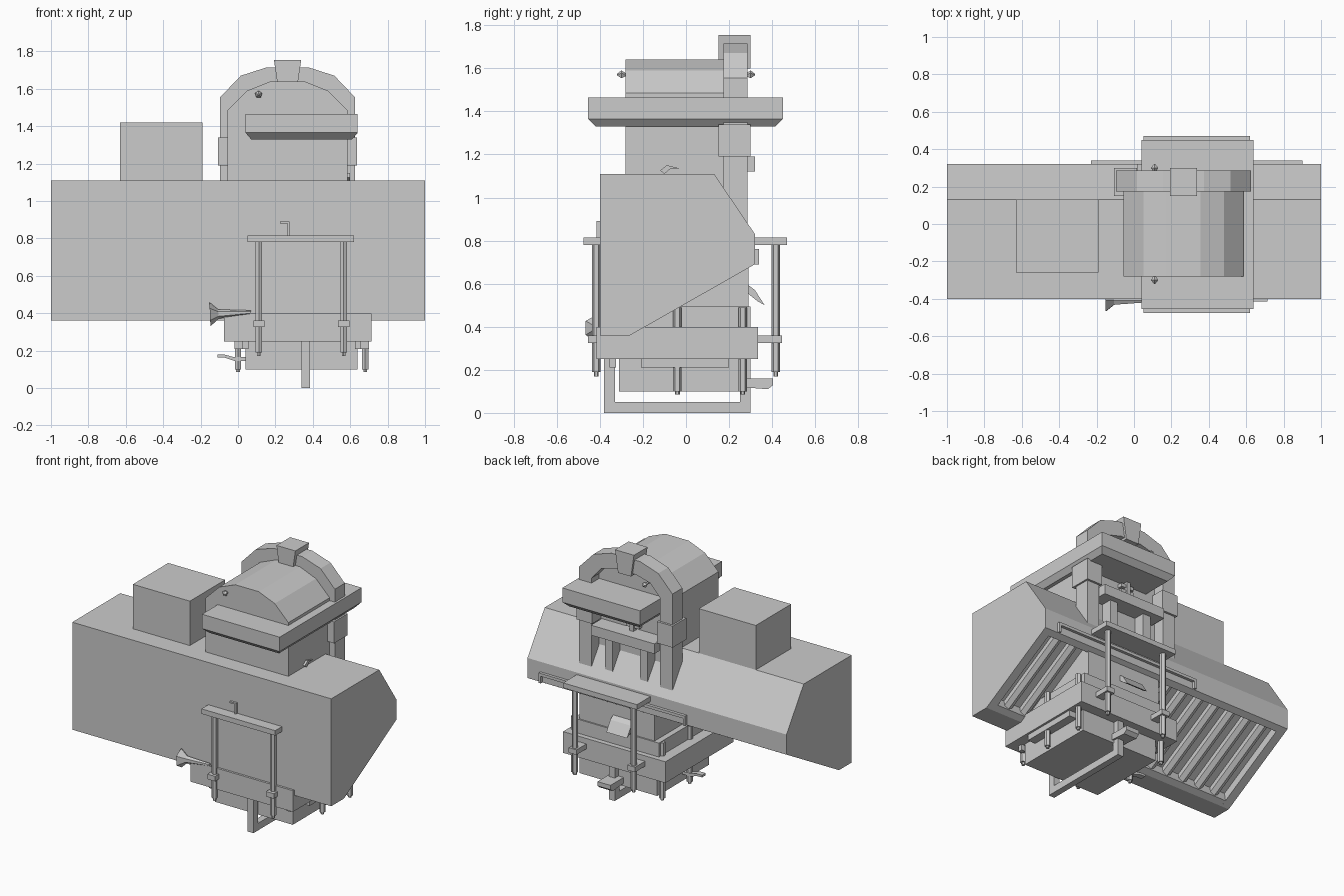
import bpy, bmesh
from math import pi
from mathutils import Vector

if "Cube" in bpy.data.objects:
    bpy.data.objects.remove(bpy.data.objects["Cube"])


def mesh(name, bm):
    bmesh.ops.recalc_face_normals(bm, faces=bm.faces)
    me = bpy.data.meshes.new(name)
    bm.to_mesh(me)
    bm.free()
    ob = bpy.data.objects.new(name, me)
    bpy.context.collection.objects.link(ob)
    return ob


def box(name, x0, x1, y0, y1, z0, z1):
    bm = bmesh.new()
    bmesh.ops.create_cube(bm, size=1)
    for v in bm.verts:
        v.co = ((x0 + x1) / 2 + v.co.x * (x1 - x0),
                (y0 + y1) / 2 + v.co.y * (y1 - y0),
                (z0 + z1) / 2 + v.co.z * (z1 - z0))
    return mesh(name, bm)


def extrude(name, pts, axis, a, b):
    """Extrude a 2D outline along x (pts are y,z) or y (pts are x,z)."""
    bm = bmesh.new()
    co = lambda p, t: (t, p[0], p[1]) if axis == 'x' else (p[0], t, p[1])
    f = bm.faces.new([bm.verts.new(co(p, a)) for p in pts])
    r = bmesh.ops.extrude_face_region(bm, geom=[f])
    d = Vector((b - a, 0, 0)) if axis == 'x' else Vector((0, b - a, 0))
    for v in r['geom']:
        if isinstance(v, bmesh.types.BMVert):
            v.co += d
    return mesh(name, bm)


def rod(name, p, q, r, r2=None, n=6):
    p, q = Vector(p), Vector(q)
    bm = bmesh.new()
    bmesh.ops.create_cone(bm, cap_ends=True, segments=n, radius1=r,
                          radius2=r if r2 is None else r2, depth=(q - p).length)
    rot = (q - p).to_track_quat('Z', 'Y')
    for v in bm.verts:
        v.co = rot @ v.co + (p + q) / 2
    return mesh(name, bm)


# Main body: full end plates, core with a recessed sloping underside, ribs
top = [(-.40, .36), (-.40, 1.11), (.13, 1.11), (.32, .83)]
core = top + [(.32, .69), (.28, .667), (.25, .715), (-.23, .44), (-.22, .383), (-.26, .36)]
plate = top + [(.32, .69), (-.26, .36)]
extrude("body_core", core, 'x', -.95, .95)
extrude("body_end_left", plate, 'x', -1, -.94)
extrude("body_end_right", plate, 'x', .94, 1)
for i in range(14):
    x = -.85 + i * 1.7 / 13
    rod("underside_rib", (x, .27, .71), (x, -.25, .412), .035)
box("roof_box", -.63, -.19, -.26, .13, 1.10, 1.42)

# Vaulted tower with a stone-like arch at the back
C = .265


def mirrored(half):
    return [(C - dx, z) for dx, z in half] + [(C + dx, z) for dx, z in reversed(half)]


vault = [(.32, 1.0), (.32, 1.485), (.215, 1.59), (.09, 1.64)]
extrude("tower_vault", mirrored(vault), 'y', -.28, .20)
box("tower_back_wall", -.02, .55, .10, .20, .9, 1.1)
outer = [(.36, .85), (.36, 1.555), (.25, 1.67), (.11, 1.715)]
inner = [(.265, .85), (.265, 1.50), (.19, 1.585), (.08, 1.615)]
arch = mirrored(outer) + list(reversed(mirrored(inner)))
extrude("tower_arch", arch, 'y', .175, .285)
extrude("keystone", mirrored([(.05, 1.60), (.073, 1.755)]), 'y', .15, .30)
for s in (-1, 1):
    xs = sorted((C + s * .25, C + s * .372))
    box("arch_capital", *xs, .15, .30, 1.19, 1.34)

# Overhanging slab with a chamfered underside
slab = box("tower_slab", .04, .64, -.455, .45, 1.365, 1.465)
bm = bmesh.new()
bm.from_mesh(slab.data)
f = min(bm.faces, key=lambda g: g.calc_center_median().z)
r = bmesh.ops.extrude_face_region(bm, geom=[f])
for v in r['geom']:
    if isinstance(v, bmesh.types.BMVert):
        v.co = (.34 + (v.co.x - .34) * .9, v.co.y * .92, 1.33)
bmesh.ops.delete(bm, geom=[f], context='FACES_ONLY')
bm.to_mesh(slab.data)
bm.free()

# Back balcony ledge, its posts and a small louvre
box("balcony_ledge", .02, .51, .19, .32, 1.12, 1.19)
for x in (.10, .37):
    box("balcony_post", x, x + .06, .19, .28, .88, 1.13)
for i in range(3):
    box("louvre_slat", .20, .30, .20, .235, 1.21 + i * .04, 1.235 + i * .04)
box("louvre_stile", .235, .265, .20, .245, 1.19, 1.34)

# Tower knobs and side handle
for s in (-1, 1):
    rod("knob_stem", (.11, s * .19, 1.57), (.11, s * .30, 1.57), .009)
    rod("knob_inner", (.11, s * .28, 1.57), (.11, s * .30, 1.57), .008, .02, 5)
    rod("knob_tip", (.11, s * .30, 1.57), (.11, s * .32, 1.57), .02, .004, 5)
extrude("side_handle", [(-.12, 1.125), (-.09, 1.15), (-.03, 1.135), (-.07, 1.135), (-.10, 1.11)],
        'x', .57, .60)

# Undercarriage: housing, tray, lower box
box("lower_housing", .04, .62, -.35, .29, .40, .76)
box("housing_base", .0, .66, -.35, .30, .39, .495)
box("tray", -.075, .715, -.415, .335, .25, .398)
box("tray_rail", -.02, .70, -.21, .20, .21, .26)
box("lower_box", .04, .64, -.31, .26, .10, .25)

# U-shaped strap underneath
extrude("strap", [(-.38, .25), (-.38, 0), (.30, 0), (.30, .25), (.25, .25),
                  (.25, .05), (-.33, .05), (-.33, .25)], 'x', .34, .385)

# Tall posts, beams and collars on front and back
for s in (-1, 1):
    for x in (.112, .565):
        rod("tall_post", (x, s * .417, .19), (x, s * .417, .79), .02)
        rod("post_foot", (x, s * .417, .17), (x, s * .417, .20), .011)
        ys = (-.455, -.39) if s < 0 else (.32, .445)
        box("post_collar", x - .03, x + .03, *ys, .325, .36)
box("front_beam", .05, .62, -.475, -.395, .78, .815)
box("back_beam", .05, .62, .315, .47, .78, .815)
box("front_hook_upright", .265, .275, -.415, -.395, .81, .89)
box("front_hook_arm", .225, .275, -.415, -.395, .88, .89)

# Short rods at the sides
for x in (0, .68):
    for y in (-.04, .263):
        rod("side_rod", (x, y, .10), (x, y, .49), .02)
        rod("rod_tip", (x, y, .085), (x, y, .11), .011)
    box("side_peg", x + .025 if x == 0 else x - .055, x + .055 if x == 0 else x - .025,
        -.355, -.325, .21, .26)

# Horn at the front left
rod("horn_tube", (.07, -.41, .405), (-.12, -.41, .395), .010, .026)
rod("horn_bell", (-.10, -.41, .396), (-.15, -.41, .394), .02, .065)

# Side lever, back bracket and curved leaf
extrude("side_lever", [(.05, .165), (-.02, .165), (-.07, .178), (-.11, .178),
                       (-.11, .163), (-.07, .162), (-.02, .145), (.05, .145)], 'y', -.06, -.02)
extrude("back_bracket_arm", [(.25, .12), (.25, .16), (.405, .16), (.405, .13), (.38, .11)],
        'x', .30, .40)
extrude("back_leaf", [(.28, .60), (.32, .57), (.365, .50), (.33, .52), (.28, .56)], 'x', .20, .36)

# Thin rail along the back edge with turned ends
box("back_rail", -.23, .90, .31, .34, .74, .76)
for x in (-.23, .885):
    box("back_rail_end", x, x + .015, .31, .34, .69, .76)
